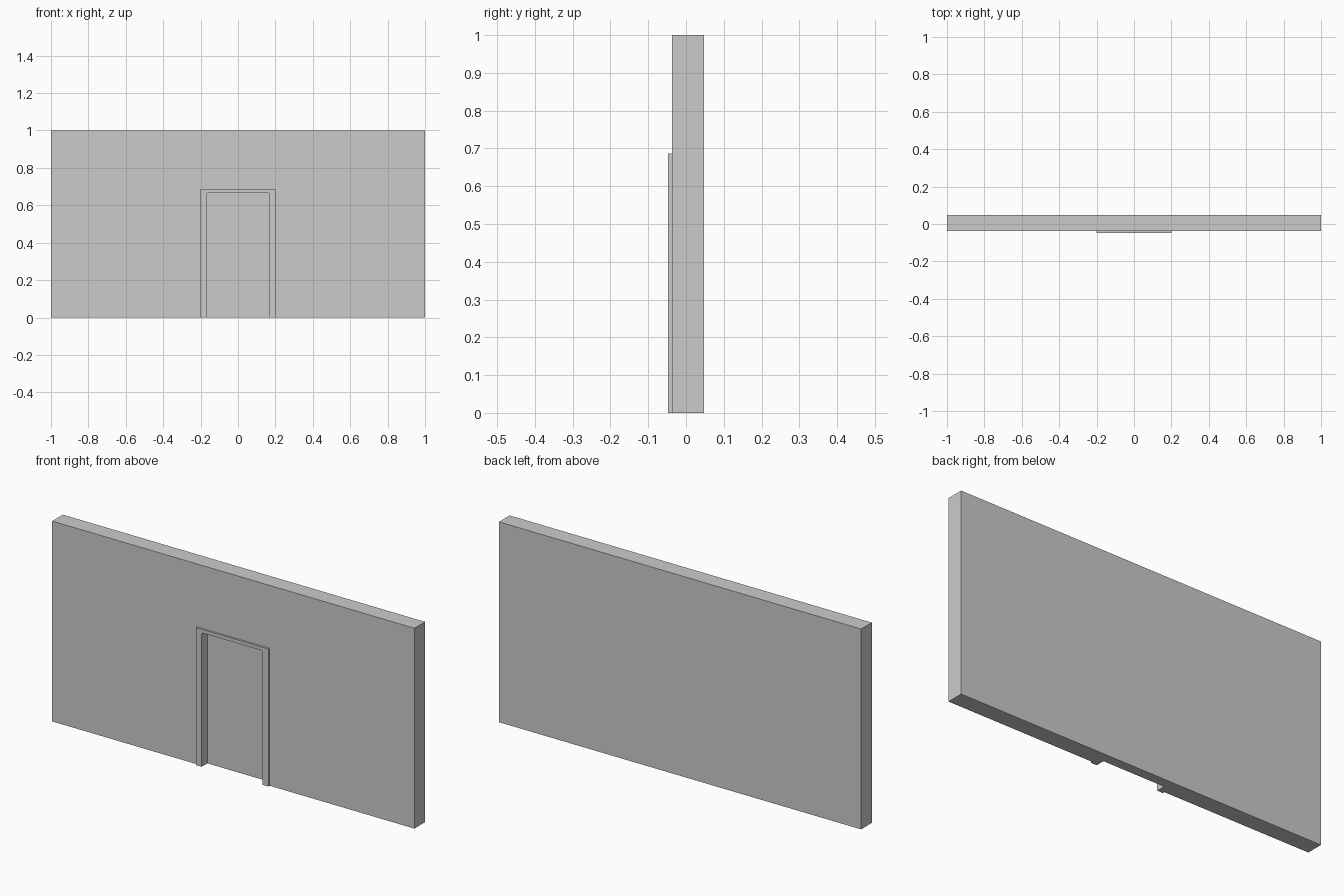
import bpy, bmesh

if "Cube" in bpy.data.objects:
    bpy.data.objects.remove(bpy.data.objects["Cube"])

FRONT, WALL_FRONT, RECESS, BACK = -0.047, -0.037, -0.002, 0.047


def prism(name, outline, y0, y1):
    """Extrude an (x, z) outline along y."""
    bm = bmesh.new()
    face = bm.faces.new([bm.verts.new((x, y0, z)) for x, z in outline])
    ext = bmesh.ops.extrude_face_region(bm, geom=[face])
    verts = [g for g in ext["geom"] if isinstance(g, bmesh.types.BMVert)]
    bmesh.ops.translate(bm, verts=verts, vec=(0, y1 - y0, 0))
    bmesh.ops.recalc_face_normals(bm, faces=bm.faces)
    mesh = bpy.data.meshes.new(name)
    bm.to_mesh(mesh)
    bm.free()
    ob = bpy.data.objects.new(name, mesh)
    bpy.context.collection.objects.link(ob)
    return ob


def opening(bottom):
    """Doorway outline with tiny corner chamfers, left foot to right foot."""
    w, h, c = 0.168, 0.669, 0.006
    left = [(-w, bottom), (-w, h - c), (-w + c, h)]
    return left + [(-x, z) for x, z in reversed(left)]


# Solid wall slab
wall = prism("wall", [(-1, 0), (1, 0), (1, 1), (-1, 1)], WALL_FRONT, BACK)

# Doorway recess, cut part way into the front of the wall
cutter = prism("doorway_cutter", opening(-0.1), -0.2, RECESS)
cutter.hide_render = True
cutter.hide_viewport = True
cut = wall.modifiers.new("doorway", "BOOLEAN")
cut.operation = "DIFFERENCE"
cut.solver = "EXACT"
cut.object = cutter

# Raised door surround
outer = [(0.2, 0), (0.2, 0.686), (-0.2, 0.686), (-0.2, 0)]
prism("door_frame", opening(0) + outer, FRONT, WALL_FRONT)
